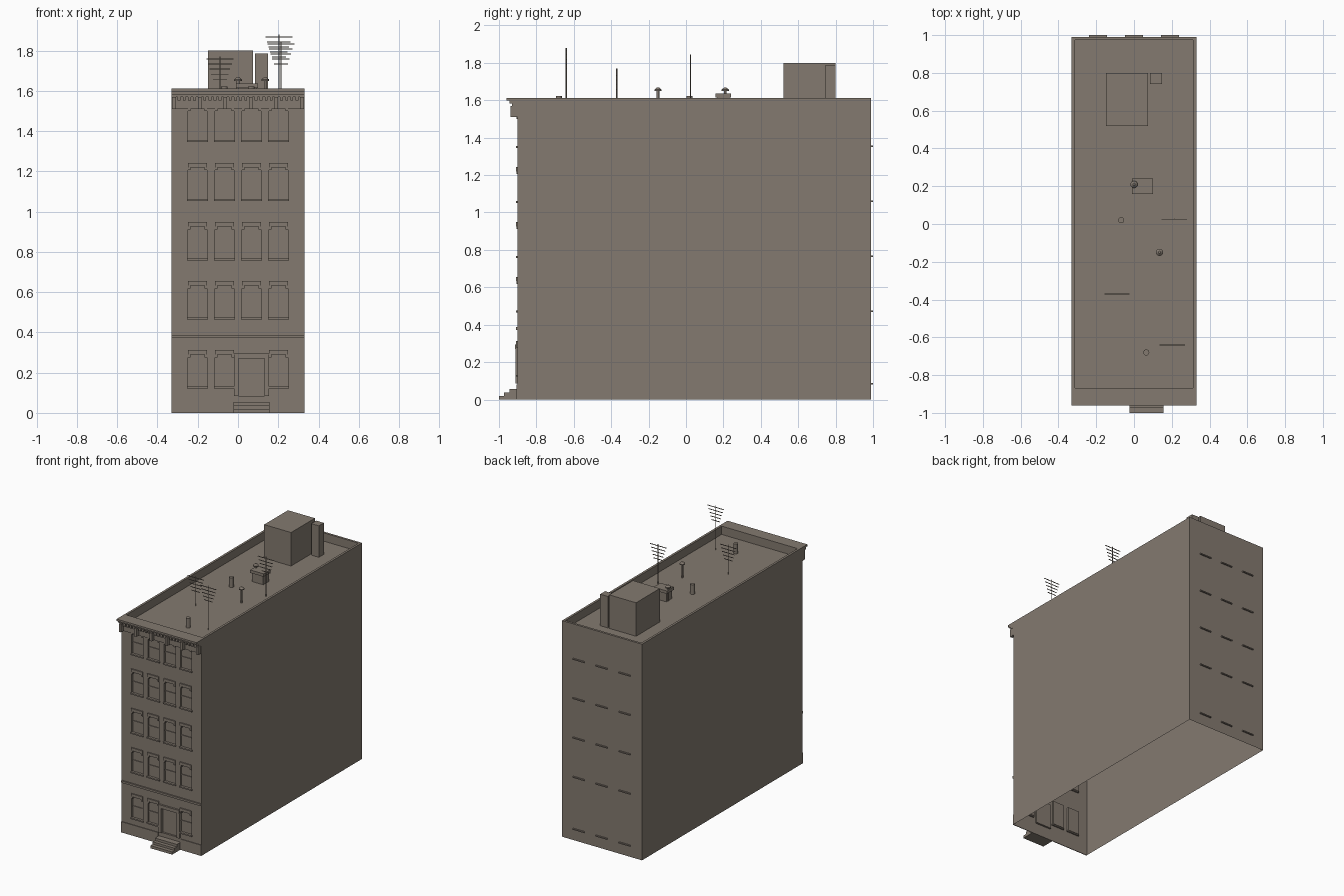
import bpy, bmesh, math
from mathutils import Matrix

if "Cube" in bpy.data.objects:
    bpy.data.objects.remove(bpy.data.objects["Cube"])

stone = bpy.data.materials.new("warm_grey_stone")
stone.diffuse_color = (0.23, 0.195, 0.162, 1)
stone.use_nodes = True
stone.node_tree.nodes["Principled BSDF"].inputs["Base Color"].default_value = stone.diffuse_color

FRONT, BACK, HALF, TOP, ROOF = -0.90, 0.99, 0.33, 1.612, 1.55
FLOORS = [0.473, 0.766, 1.06, 1.353]      # upper sill heights
COLS = [-0.201, -0.067, 0.067, 0.201]
W, H = 0.047, 0.164                       # half width and height of a window


def finish(name, bm):
    me = bpy.data.meshes.new(name)
    bm.to_mesh(me)
    bm.free()
    me.materials.append(stone)
    ob = bpy.data.objects.new(name, me)
    bpy.context.collection.objects.link(ob)
    return ob


def add_box(bm, x0, x1, y0, y1, z0, z1):
    m = (Matrix.Translation(((x0 + x1) / 2, (y0 + y1) / 2, (z0 + z1) / 2))
         @ Matrix.Diagonal((x1 - x0, y1 - y0, z1 - z0, 1)))
    bmesh.ops.create_cube(bm, size=1, matrix=m)


def boxes(name, items):
    bm = bmesh.new()
    for b in items:
        add_box(bm, *b)
    return finish(name, bm)


def add_cyl(bm, x, y, z0, z1, r0, r1=None, n=16):
    bmesh.ops.create_cone(bm, cap_ends=True, segments=n, radius1=r0,
                          radius2=r0 if r1 is None else r1, depth=z1 - z0,
                          matrix=Matrix.Translation((x, y, (z0 + z1) / 2)))


# Front wall: a grid whose window and door cells are pushed inward
windows = [(c, z) for z in FLOORS for c in COLS] + [(c, 0.13) for c in COLS if c != 0.067]
holes = [(c - W, c + W, z, z + H) for c, z in windows] + [(0.002, 0.132, 0.085, 0.27)]
xs = sorted({-HALF, HALF} | {round(v, 4) for h in holes for v in h[:2]})
zs = sorted({0, TOP - 0.02} | {round(v, 4) for h in holes for v in h[2:]})
bm = bmesh.new()
grid = [[bm.verts.new((x, FRONT, z)) for x in xs] for z in zs]
recessed = []
for j in range(len(zs) - 1):
    for i in range(len(xs) - 1):
        f = bm.faces.new((grid[j][i], grid[j][i + 1], grid[j + 1][i + 1], grid[j + 1][i]))
        cx, cz = (xs[i] + xs[i + 1]) / 2, (zs[j] + zs[j + 1]) / 2
        if any(a < cx < b and c < cz < d for a, b, c, d in holes):
            recessed.append(f)
ext = bmesh.ops.extrude_face_region(bm, geom=recessed)
bmesh.ops.translate(bm, vec=(0, 0.014, 0), verts=[v for v in ext["geom"] if isinstance(v, bmesh.types.BMVert)])
bmesh.ops.delete(bm, geom=[f for f in recessed if f.is_valid], context='FACES')
bmesh.ops.dissolve_limit(bm, angle_limit=0.01, verts=bm.verts, edges=bm.edges)
finish("front_wall", bm)

# Side and back walls with sunken roof, open underneath
bm = bmesh.new()
add_box(bm, -HALF, HALF, FRONT, BACK, 0, TOP)
bm.faces.ensure_lookup_table()
bmesh.ops.delete(bm, geom=[f for f in bm.faces if f.normal.z < -0.5 or f.normal.y < -0.5], context='FACES')
roof = next(f for f in bm.faces if f.normal.z > 0.5)
bmesh.ops.inset_region(bm, faces=[roof], thickness=0.024, use_boundary=True)
for v in roof.verts:
    v.co.y = max(v.co.y, -0.867)
low = bmesh.ops.extrude_face_region(bm, geom=[roof])
bmesh.ops.translate(bm, vec=(0, 0, ROOF - TOP), verts=[v for v in low["geom"] if isinstance(v, bmesh.types.BMVert)])
if roof.is_valid:
    bmesh.ops.delete(bm, geom=[roof], context='FACES')
finish("walls_and_roof", bm)

# Front window sills and hoods with small end drops
boxes("front_sills", [(c - W - 0.005, c + W + 0.005, FRONT - 0.008, FRONT + 0.01, z - 0.008, z + 0.002)
                      for c, z in windows])
hoods = []
for c, z in windows:
    t = z + H
    hoods.append((c - W, c + W, FRONT - 0.008, FRONT + 0.012, t - 0.004, t + 0.018))
    for s in (-1, 1):
        x = c + s * (W - 0.006)
        hoods.append((x - 0.006, x + 0.006, FRONT - 0.006, FRONT + 0.012, t - 0.018, t - 0.004))
boxes("window_hoods", hoods)

# Sash bars inside the recesses
boxes("window_sashes", [(c - W, c + W, FRONT + 0.009, FRONT + 0.014, z + 0.078, z + 0.086) for c, z in windows])

# Back sills
boxes("back_sills", [(c - 0.047, c + 0.047, BACK - 0.002, 1.0, z - 0.004, z + 0.004)
                     for z in [0.085] + FLOORS for c in (-0.19, 0, 0.19)])

# String course and plinth
boxes("string_course", [(-HALF, HALF, FRONT - 0.01, FRONT, 0.373, 0.388)])
boxes("plinth", [(-HALF, -0.025, FRONT - 0.005, FRONT, 0, 0.08),
                 (0.157, HALF, FRONT - 0.005, FRONT, 0, 0.08)])

# Door surround, door panel and steps
boxes("door_surround", [(-0.02, 0.002, FRONT - 0.012, FRONT, 0.085, 0.27),
                        (0.132, 0.154, FRONT - 0.012, FRONT, 0.085, 0.27),
                        (-0.02, 0.154, FRONT - 0.014, FRONT, 0.27, 0.295)])
boxes("door_panel", [(0.007, 0.127, FRONT + 0.01, FRONT + 0.014, 0.087, 0.262)])
boxes("front_steps", [(-0.023, 0.157, y, FRONT, a, b) for y, a, b in
                      ((-1.0, 0, 0.02), (-0.972, 0.02, 0.037), (-0.945, 0.037, 0.055))])

# Cornice: stepped mouldings, frieze, brackets and dentils
boxes("cornice", [(-HALF, HALF, -0.96, FRONT + 0.005, 1.598, TOP),
                  (-HALF, HALF, -0.945, FRONT, 1.583, 1.598),
                  (-HALF, HALF, -0.93, FRONT, 1.57, 1.583),
                  (-HALF, HALF, -0.91, FRONT, 1.51, 1.57)])
boxes("cornice_brackets", [(x - 0.009, x + 0.009, -0.938, -0.91, 1.51, 1.57)
                           for x in (-0.318 + 0.1272 * i for i in range(6))])
boxes("cornice_dentils", [(x - 0.007, x + 0.007, -0.925, -0.91, 1.553, 1.57)
                          for i in range(5) for x in (-0.2925 + 0.1272 * i + 0.0255 * k for k in range(4))])

# Rooftop stair house, chimney and hatch
boxes("stair_house", [(-0.148, 0.074, 0.52, 0.80, ROOF, 1.80)])
boxes("chimney", [(0.085, 0.148, 0.742, 0.80, ROOF, 1.785)])
boxes("roof_hatch", [(0.0, 0.092, 0.166, 0.232, ROOF, 1.615), (-0.01, 0.10, 0.158, 0.24, 1.615, 1.637)])

# Mushroom vents and plain pipes
bm = bmesh.new()
for x, y in ((0, 0.21), (0.135, -0.15)):
    add_cyl(bm, x, y, ROOF, 1.655, 0.007)
    add_cyl(bm, x, y, 1.65, 1.657, 0.019)
    add_cyl(bm, x, y, 1.657, 1.668, 0.019, 0.006)
finish("mushroom_vents", bm)
bm = bmesh.new()
for x, y in ((-0.068, 0.02), (0.065, -0.68)):
    add_cyl(bm, x, y, ROOF, 1.622, 0.016)
finish("vent_pipes", bm)

# Aerials: pole with bars that shorten downward
for n, (x, y, top) in enumerate(((0.203, -0.64, 1.88), (0.213, 0.025, 1.845), (-0.09, -0.37, 1.77))):
    bm = bmesh.new()
    add_cyl(bm, x, y, ROOF, top, 0.003, n=8)
    for k in range(5):
        z, h = top - 0.012 - 0.025 * k, 0.067 - 0.008 * k
        add_box(bm, x - h, x + h, y - 0.002, y + 0.002, z - 0.002, z + 0.002)
    finish("aerial_%d" % (n + 1), bm)
